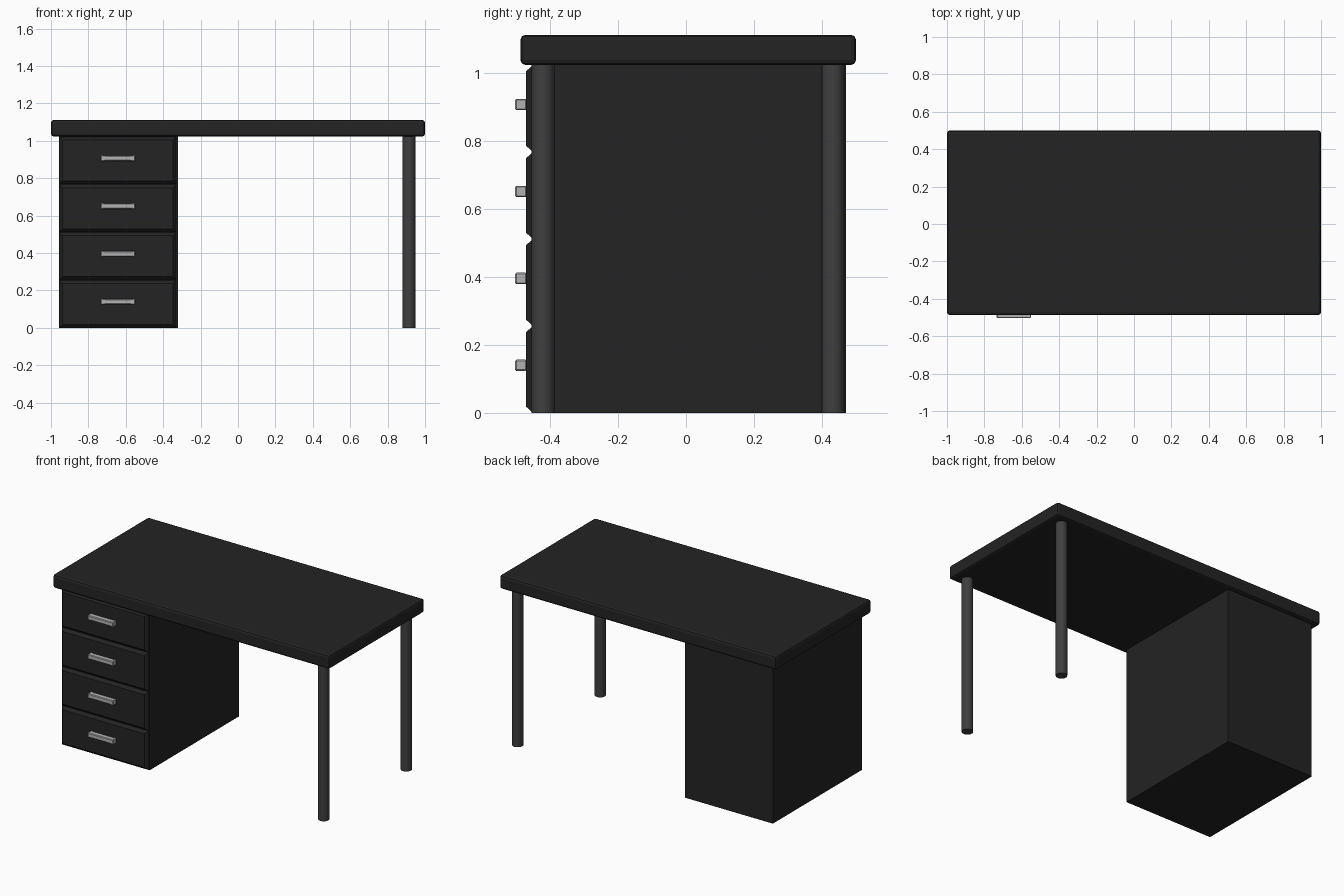
import bpy, bmesh, math

if "Cube" in bpy.data.objects:
    bpy.data.objects.remove(bpy.data.objects["Cube"])

def material(name, rgb):
    m = bpy.data.materials.new(name)
    m.diffuse_color = (*rgb, 1)
    m.use_nodes = True
    m.node_tree.nodes["Principled BSDF"].inputs["Base Color"].default_value = m.diffuse_color
    return m

BLACK = material("black lacquer", (0.017, 0.017, 0.017))
METAL = material("dark metal", (0.05, 0.05, 0.05))
SILVER = material("silver", (0.45, 0.45, 0.45))

def finish(bm, name, mat):
    bmesh.ops.recalc_face_normals(bm, faces=bm.faces)
    me = bpy.data.meshes.new(name)
    bm.to_mesh(me)
    bm.free()
    ob = bpy.data.objects.new(name, me)
    bpy.context.collection.objects.link(ob)
    me.materials.append(mat)
    return ob

def box_bm(lo, hi):
    bm = bmesh.new()
    bmesh.ops.create_cube(bm, size=1)
    for v in bm.verts:
        for i in range(3):
            v.co[i] = lo[i] if v.co[i] < 0 else hi[i]
    return bm

def bevel(ob, width, segments=1):
    b = ob.modifiers.new("bevel", 'BEVEL')
    b.width, b.segments = width, segments

# Table top with chamfered edges
top = finish(box_bm((-1, -0.487, 1.023), (1, 0.5, 1.112)), "table_top", BLACK)
bevel(top, 0.015, 2)

# Drawer cabinet
finish(box_bm((-0.957, -0.452, 0), (-0.322, 0.47, 1.024)), "cabinet", BLACK)

# Drawers: fronts taper to a smaller face, each with a handle
H = 1.023 / 4
for i in range(4):
    z0 = i * H
    bm = box_bm((-0.957, -0.47, z0), (-0.33, -0.45, z0 + H))
    cx, cz = -0.6435, z0 + H / 2
    for v in bm.verts:
        if v.co.y < -0.46:
            v.co.x -= math.copysign(0.018, v.co.x - cx)
            v.co.z -= math.copysign(0.018, v.co.z - cz)
    finish(bm, f"drawer_front_{i + 1}", BLACK)

    # Handle: bar with ends slightly thicker than the grip
    hz = cz + 0.012
    bm = bmesh.new()
    xs = [-0.735, -0.71, -0.575, -0.55]
    hs = [0.017, 0.0145, 0.0145, 0.017]
    rim = [(x, hz + h) for x, h in zip(xs, hs)]
    rim += [(x, hz - h) for x, h in zip(reversed(xs), reversed(hs))]
    f = bm.faces.new([bm.verts.new((x, -0.503, z)) for x, z in rim])
    ext = bmesh.ops.extrude_face_region(bm, geom=[f], use_keep_orig=True)
    for v in ext["geom"]:
        if isinstance(v, bmesh.types.BMVert):
            v.co.y = -0.468
    bevel(finish(bm, f"handle_{i + 1}", SILVER), 0.004)

# Round legs on the open side
for name, y in (("front_leg", -0.42), ("back_leg", 0.432)):
    bpy.ops.mesh.primitive_cylinder_add(vertices=16, radius=0.034, depth=1.03,
                                        location=(0.914, y, 0.515))
    ob = bpy.context.object
    ob.name = name
    ob.data.materials.append(METAL)
    bpy.ops.object.shade_smooth_by_angle(angle=math.radians(40))
